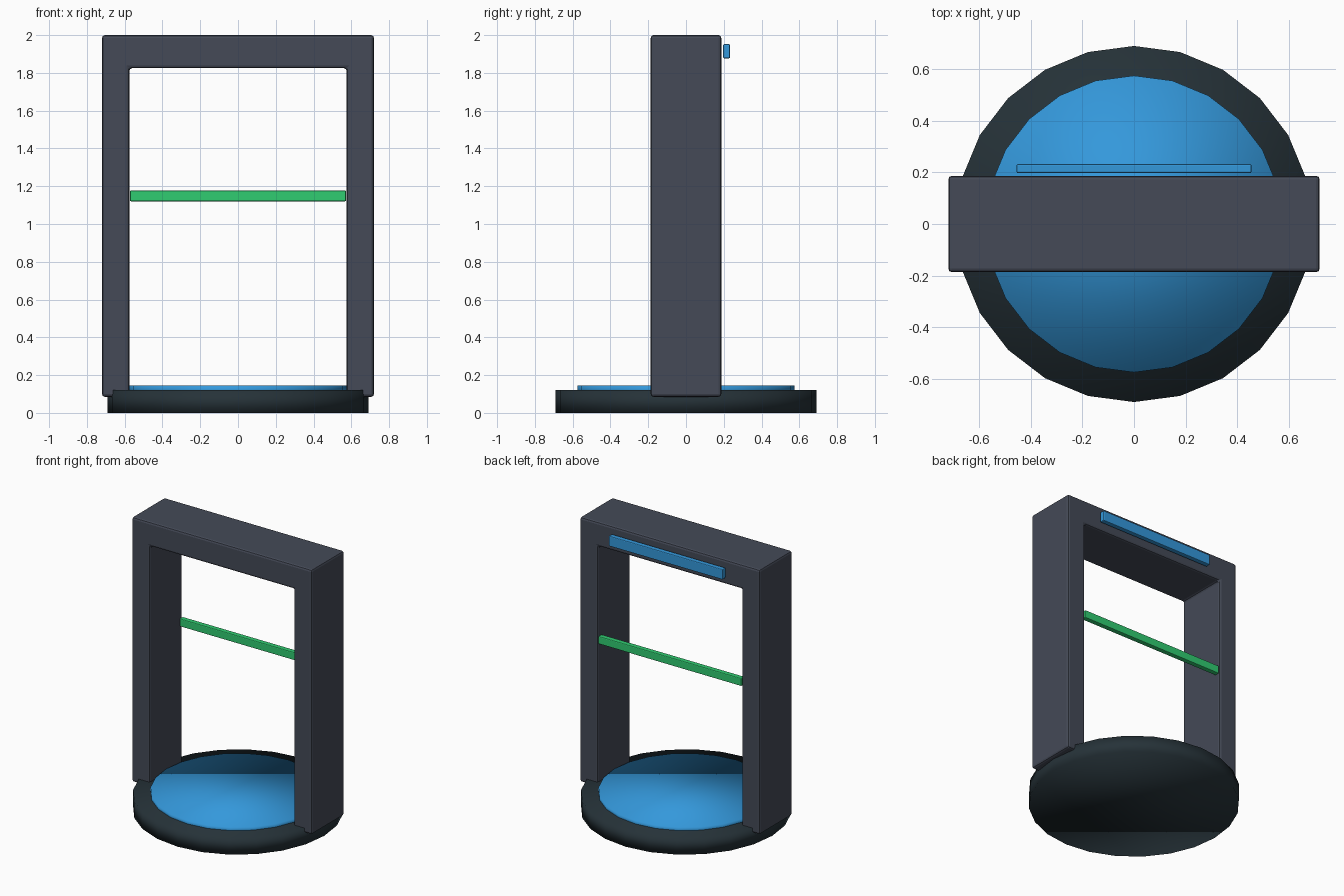
import bpy
import bmesh

cube = bpy.data.objects.get("Cube")
if cube:
    bpy.data.objects.remove(cube, do_unlink=True)


def material(name, rgb):
    mat = bpy.data.materials.new(name)
    mat.use_nodes = True
    mat.diffuse_color = (*rgb, 1)
    mat.node_tree.nodes["Principled BSDF"].inputs["Base Color"].default_value = (*rgb, 1)
    return mat


SLATE = material("slate grey", (0.058, 0.068, 0.095))
DARK = material("dark charcoal", (0.019, 0.032, 0.040))
BLUE = material("bright blue", (0.034, 0.314, 0.708))
GREEN = material("bright green", (0.030, 0.604, 0.165))


def finish(bm, name, mat, bevel=0):
    """Turn a bmesh into an object with one material and an optional bevel."""
    bmesh.ops.recalc_face_normals(bm, faces=bm.faces)
    mesh = bpy.data.meshes.new(name)
    bm.to_mesh(mesh)
    bm.free()
    mesh.materials.append(mat)
    obj = bpy.data.objects.new(name, mesh)
    bpy.context.collection.objects.link(obj)
    if bevel:
        mod = obj.modifiers.new("rounded edges", 'BEVEL')
        mod.width = bevel
        mod.segments = 2
    return obj


def extrude_profile(name, outline, y0, y1, mat, bevel):
    """Extrude an x-z outline along y."""
    bm = bmesh.new()
    face = bm.faces.new([bm.verts.new((x, y0, z)) for x, z in outline])
    new = bmesh.ops.extrude_face_region(bm, geom=[face])["geom"]
    verts = [v for v in new if isinstance(v, bmesh.types.BMVert)]
    bmesh.ops.translate(bm, verts=verts, vec=(0, y1 - y0, 0))
    return finish(bm, name, mat, bevel)


def bar(name, half, z0, z1, y0, y1, mat):
    outline = [(-half, z0), (half, z0), (half, z1), (-half, z1)]
    return extrude_profile(name, outline, y0, y1, mat, 0.006)


def disc(name, radius, z0, z1, mat):
    """24-sided disc, smooth over its whole surface."""
    bm = bmesh.new()
    bmesh.ops.create_cone(bm, cap_ends=True, segments=24, radius1=radius,
                          radius2=radius, depth=z1 - z0)
    bmesh.ops.translate(bm, verts=bm.verts, vec=(0, 0, (z0 + z1) / 2))
    for f in bm.faces:
        f.smooth = True
    return finish(bm, name, mat)


# Round base with a raised platform
disc("base", 0.69, 0, 0.12, DARK)
disc("platform", 0.575, 0.10, 0.145, BLUE)

# Gate frame: two posts joined by a top beam
half_outline = [(0.575, 1.825), (0.575, 0.085), (0.72, 0.085), (0.72, 2)]
outline = half_outline + [(-x, z) for x, z in reversed(half_outline)]
extrude_profile("gate_frame", outline, -0.187, 0.187, SLATE, 0.015)

# Scanner bar between the posts, and light strip behind the beam
bar("scanner_bar", 0.572, 1.12, 1.177, 0.148, 0.185, GREEN)
bar("light_strip", 0.455, 1.877, 1.952, 0.197, 0.233, BLUE)
